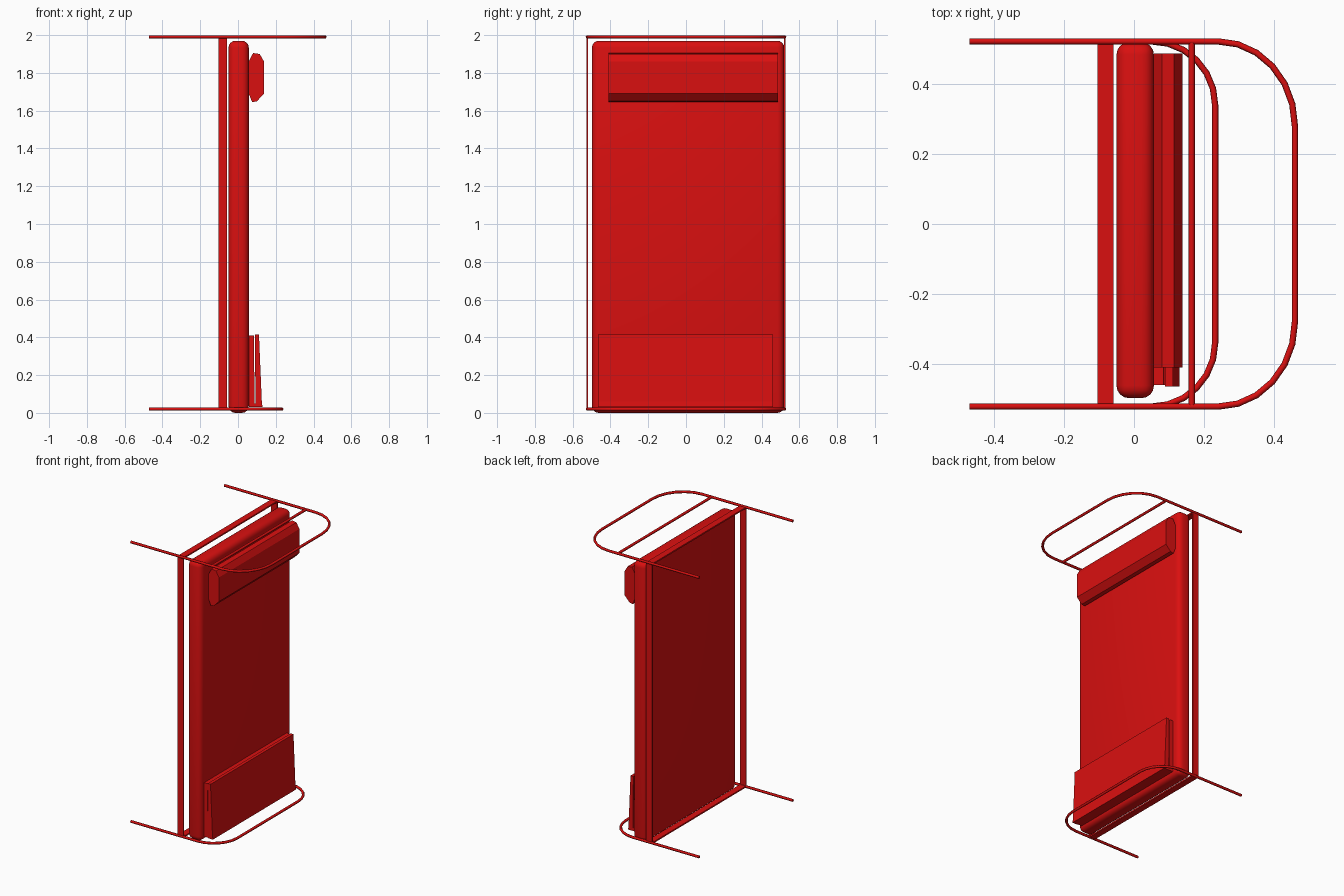
import bpy, bmesh, math

if "Cube" in bpy.data.objects:
    bpy.data.objects.remove(bpy.data.objects["Cube"])

red = bpy.data.materials.new("red")
red.diffuse_color = (0.7, 0.005, 0.005, 1)
red.use_nodes = True
red.node_tree.nodes["Principled BSDF"].inputs["Base Color"].default_value = red.diffuse_color


def add_mesh(name, bm, smooth=False):
    bmesh.ops.recalc_face_normals(bm, faces=bm.faces[:])
    me = bpy.data.meshes.new(name)
    bm.to_mesh(me)
    bm.free()
    ob = bpy.data.objects.new(name, me)
    me.materials.append(red)
    bpy.context.collection.objects.link(ob)
    if smooth:
        bpy.ops.object.select_all(action='DESELECT')
        ob.select_set(True)
        bpy.context.view_layer.objects.active = ob
        bpy.ops.object.shade_smooth_by_angle(angle=math.radians(40))
    return ob


def box(name, lo, hi, bevel=0, segments=3):
    bm = bmesh.new()
    bmesh.ops.create_cube(bm, size=1)
    for v in bm.verts:
        v.co = [(a + b) / 2 + c * (b - a) for a, b, c in zip(lo, hi, v.co)]
    if bevel:
        bmesh.ops.bevel(bm, geom=bm.edges[:], offset=bevel, segments=segments,
                        profile=0.5, affect='EDGES')
    return add_mesh(name, bm, smooth=bevel > 0)


def prism(name, profile, y0, y1):
    """Extrude an (x, z) profile along y."""
    bm = bmesh.new()
    face = bm.faces.new([bm.verts.new((x, y0, z)) for x, z in profile])
    ext = bmesh.ops.extrude_face_region(bm, geom=[face])
    for v in ext["geom"]:
        if isinstance(v, bmesh.types.BMVert):
            v.co.y = y1
    return add_mesh(name, bm)


def tube(name, pts, radius=0.009):
    cu = bpy.data.curves.new(name, 'CURVE')
    cu.dimensions = '3D'
    cu.bevel_depth = radius
    cu.bevel_resolution = 1
    cu.use_fill_caps = True
    sp = cu.splines.new('POLY')
    sp.points.add(len(pts) - 1)
    for p, co in zip(sp.points, pts):
        p.co = (*co, 1)
    cu.materials.append(red)
    ob = bpy.data.objects.new(name, cu)
    bpy.context.collection.objects.link(ob)
    return ob


def bent_frame(name, z, cx, cy, rx, leg_y=0.522):
    """U-shaped end frame: two legs joined by rounded corners."""
    arc = [math.radians(a) for a in range(90, -1, -15)]
    half = [(-0.47, leg_y)] + [(cx + rx * math.cos(a), cy + (leg_y - cy) * math.sin(a)) for a in arc]
    path = half + [(x, -y) for x, y in reversed(half)]
    tube(name, [(x, y, z) for x, y in path])


# bent tube end frames
bent_frame("head_frame", 1.991, 0.24, 0.28, 0.22)
bent_frame("foot_frame", 0.02, 0.05, 0.34, 0.182)
tube("head_crossbar", [(0.165, -0.522, 1.991), (0.165, 0.522, 1.991)])

# flat rails around the base
for side, y in (("left", -0.522), ("right", 0.522)):
    box("side_rail_" + side, (-0.104, y - 0.004, 0.02), (-0.058, y + 0.004, 1.99))
for end, z in (("head", 1.987), ("foot", 0.02)):
    box(end + "_rail", (-0.104, -0.522, z - 0.005), (-0.058, 0.522, z + 0.005))

# mattress
box("mattress", (-0.05, -0.498, 0.0), (0.057, 0.52, 1.97), bevel=0.036, segments=4)

# pillow
prism("pillow", [(0.057, 1.69), (0.075, 1.645), (0.10, 1.65), (0.138, 1.69),
                 (0.138, 1.86), (0.115, 1.90), (0.08, 1.905), (0.057, 1.86)], -0.41, 0.487)

# folded blanket: two layers joined at the fold
prism("blanket_lower", [(0.057, 0.03), (0.088, 0.03), (0.084, 0.41), (0.057, 0.41)], -0.46, 0.46)
prism("blanket_upper", [(0.093, 0.03), (0.130, 0.03), (0.126, 0.06), (0.111, 0.415), (0.089, 0.415)], -0.465, 0.46)
box("blanket_fold", (0.08, -0.46, 0.03), (0.10, 0.46, 0.05))
